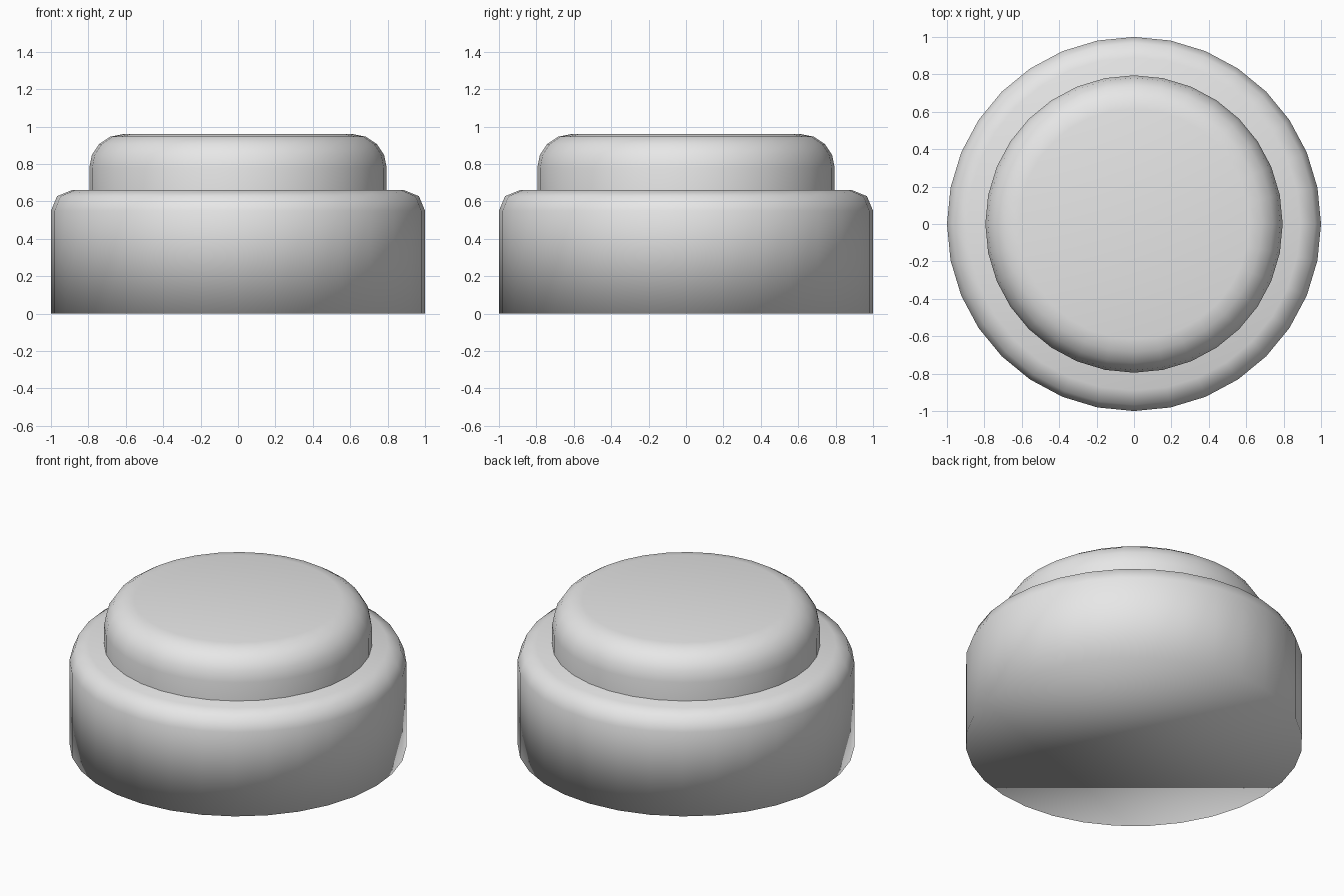
import bpy
import bmesh
import math

SIDES = 32

cube = bpy.data.objects.get("Cube")
if cube:
    bpy.data.objects.remove(cube, do_unlink=True)

# Single plain grey
grey = bpy.data.materials.new("light_grey")
grey.use_nodes = True
grey.diffuse_color = (0.8, 0.8, 0.8, 1)
grey.node_tree.nodes["Principled BSDF"].inputs["Base Color"].default_value = (0.8, 0.8, 0.8, 1)


def rounded_drum(name, radius, bottom, top, bevel, steps, closed_base):
    """Upright drum with a rounded top rim, fully smooth shaded."""
    profile = [(radius, bottom)]
    for i in range(steps + 1):
        a = math.pi / 2 * i / steps
        profile.append((radius - bevel + bevel * math.cos(a),
                        top - bevel + bevel * math.sin(a)))

    bm = bmesh.new()
    rings = []
    for r, z in profile:
        rings.append([bm.verts.new((r * math.cos(math.tau * k / SIDES),
                                    r * math.sin(math.tau * k / SIDES), z))
                      for k in range(SIDES)])
    for low, high in zip(rings, rings[1:]):
        for k in range(SIDES):
            n = (k + 1) % SIDES
            bm.faces.new((low[k], low[n], high[n], high[k]))
    bm.faces.new(rings[-1])
    if closed_base:
        bm.faces.new(rings[0][::-1])
    for face in bm.faces:
        face.smooth = True

    mesh = bpy.data.meshes.new(name)
    bm.to_mesh(mesh)
    bm.free()
    mesh.materials.append(grey)
    obj = bpy.data.objects.new(name, mesh)
    bpy.context.collection.objects.link(obj)
    return obj


# Wide base with a softened rim
rounded_drum("base", 1.0, 0.0, 0.66, 0.11, 2, True)

# Push button, its open lower end sunk into the base
rounded_drum("button", 0.795, 0.62, 0.96, 0.18, 4, False)
